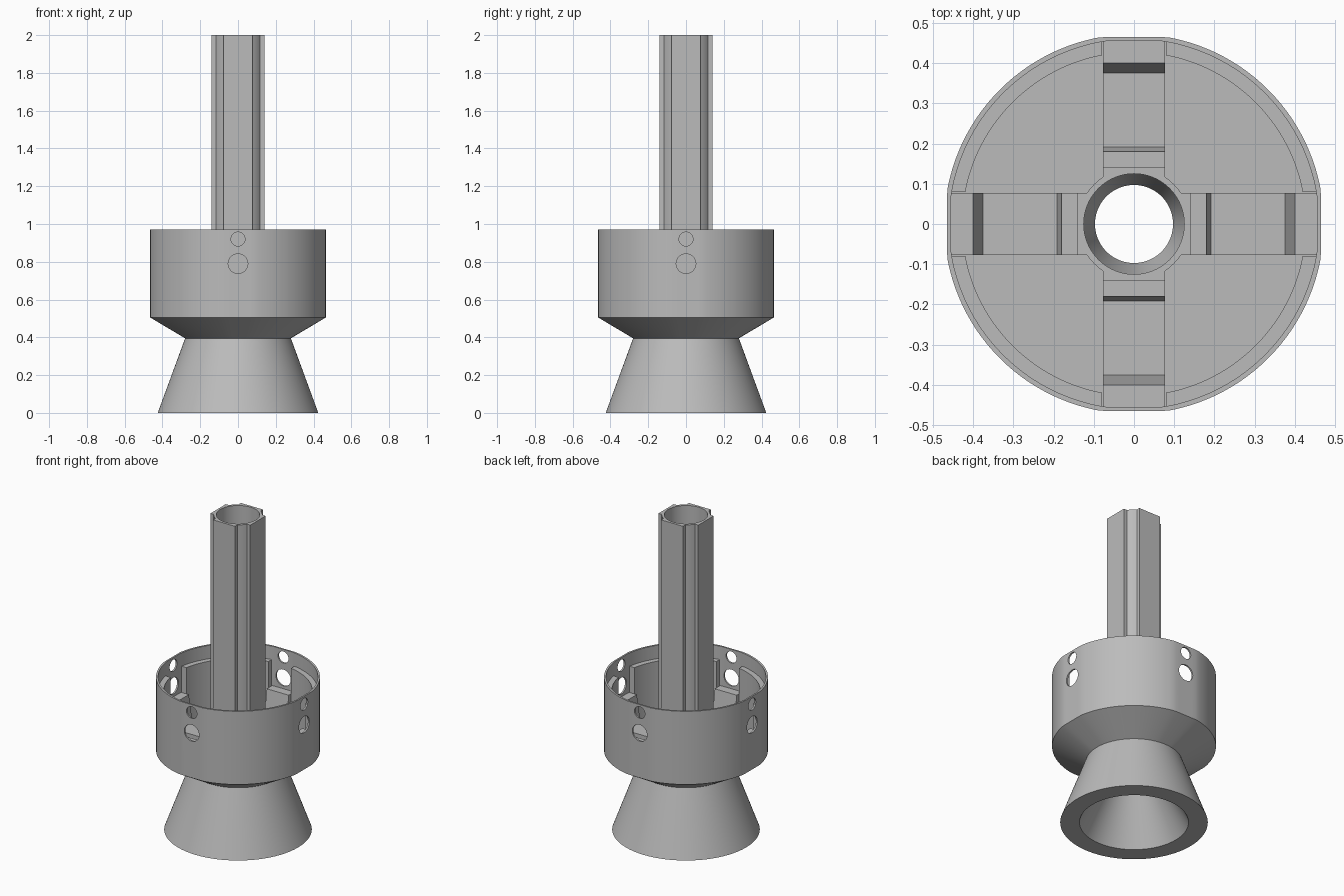
import bpy, bmesh, math
from mathutils import Matrix

default = bpy.data.objects.get("Cube")
if default:
    bpy.data.objects.remove(default)

grey = bpy.data.materials.new("plain grey")
grey.use_nodes = True
COLOUR = (0.5, 0.5, 0.5, 1)
grey.diffuse_color = COLOUR
grey.node_tree.nodes["Principled BSDF"].inputs["Base Color"].default_value = COLOUR

FLAT = 0.465      # distance of the four flats on the cup
HALF = 0.077      # half width of the arms
FLOOR = 0.52
RIM = 0.97


def finish(name, bm):
    bmesh.ops.recalc_face_normals(bm, faces=bm.faces)
    mesh = bpy.data.meshes.new(name)
    bm.to_mesh(mesh)
    bm.free()
    obj = bpy.data.objects.new(name, mesh)
    bpy.context.collection.objects.link(obj)
    mesh.materials.append(grey)
    return obj


def smooth(obj):
    bpy.ops.object.select_all(action='DESELECT')
    obj.select_set(True)
    bpy.context.view_layer.objects.active = obj
    bpy.ops.object.shade_smooth_by_angle(angle=math.radians(25))


def prism(bm, points, offset):
    """Extrude a closed outline along the offset vector."""
    face = bm.faces.new([bm.verts.new(p) for p in points])
    made = bmesh.ops.extrude_face_region(bm, geom=[face])["geom"]
    bmesh.ops.translate(bm, vec=offset,
                        verts=[v for v in made if isinstance(v, bmesh.types.BMVert)])


def lathe(bm, profile, steps=128):
    """Spin a closed profile of (radius, height) around z."""
    rings = []
    for i in range(steps):
        a = math.tau * i / steps
        rings.append([bm.verts.new((r * math.cos(a), r * math.sin(a), z))
                      for r, z in profile])
    n = len(profile)
    for i in range(steps):
        a, b = rings[i], rings[(i + 1) % steps]
        for j in range(n):
            k = (j + 1) % n
            bm.faces.new((a[j], b[j], b[k], a[k]))


def turned(obj, name, angle):
    copy = obj.copy()
    copy.name = name
    copy.matrix_world = Matrix.Rotation(angle, 4, 'Z')
    bpy.context.collection.objects.link(copy)


# Nozzle and cup in one turned shell
bm = bmesh.new()
lathe(bm, [(0.314, 0), (0.425, 0), (0.28, 0.395), (0.472, 0.505), (0.472, RIM),
           (0.46, RIM), (0.46, FLOOR), (0.125, FLOOR), (0.097, 0.4)])
for v in bm.verts:      # press the four flats
    limit = FLAT if v.co.xy.length > 0.465 else 0.455
    v.co.x = max(-limit, min(limit, v.co.x))
    v.co.y = max(-limit, min(limit, v.co.y))
cup = finish("nozzle_and_cup", bm)

# Round holes through the cup wall
bm = bmesh.new()
for turn in range(4):
    for radius, height in ((0.037, 0.92), (0.052, 0.79)):
        place = (Matrix.Rotation(turn * math.pi / 2, 4, 'Z')
                 @ Matrix.Translation((0.46, 0, height))
                 @ Matrix.Rotation(math.pi / 2, 4, 'Y'))
        bmesh.ops.create_cone(bm, cap_ends=True, segments=32, radius1=radius,
                              radius2=radius, depth=0.1, matrix=place)
cutter = finish("hole_cutter", bm)
cutter.hide_render = True
cut = cup.modifiers.new("holes", 'BOOLEAN')
cut.operation = 'DIFFERENCE'
cut.solver = 'EXACT'
cut.object = cutter
bpy.context.view_layer.objects.active = cup
bpy.ops.object.modifier_apply(modifier=cut.name)
bpy.data.objects.remove(cutter)
smooth(cup)

# Tall tube: round outside with four flat splines, round bore
outline = []
start = math.asin(HALF / 0.14)
for turn in range(4):
    base = turn * math.pi / 2
    c, s = math.cos(base), math.sin(base)
    for x, y in ((0.14, -HALF), (0.14, HALF)):
        outline.append((x * c - y * s, x * s + y * c))
    for i in range(5):
        a = base + start + (math.pi / 2 - 2 * start) * i / 4
        outline.append((0.14 * math.cos(a), 0.14 * math.sin(a)))
bm = bmesh.new()
levels = []
BORE = 64
for z in (FLOOR, 2):
    outer = [bm.verts.new((x, y, z)) for x, y in outline]
    inner = [bm.verts.new((0.125 * math.cos(math.tau * i / BORE),
                           0.125 * math.sin(math.tau * i / BORE), z)) for i in range(BORE)]
    levels.append((outer, inner))
    edges = [bm.edges.new((loop[i - 1], loop[i]))
             for loop in (outer, inner) for i in range(len(loop))]
    bmesh.ops.triangle_fill(bm, edges=edges, use_beauty=True)
for low, high in zip(*levels):
    for i in range(len(low)):
        bm.faces.new((low[i - 1], low[i], high[i], high[i - 1]))
tube = finish("tube", bm)
smooth(tube)

# Curved lining panels between the arms
GAP = 0.08
points = []
for radius, order in ((0.427, 1), (0.461, -1)):
    first = math.asin(GAP / radius)
    arc = [first + (math.pi / 2 - 2 * first) * i / 24 for i in range(25)]
    points += [(radius * math.cos(a), radius * math.sin(a), FLOOR - 0.005)
               for a in arc[::order]]
bm = bmesh.new()
prism(bm, points, (0, 0, 0.89 - FLOOR))
panel = finish("lining_panel_1", bm)
smooth(panel)

# Stepped arms joining the tube to the cup wall
profile = [(0.135, FLOOR - 0.005), (0.135, 0.62), (0.18, 0.62), (0.192, 0.56),
           (0.375, 0.56), (0.4, 0.72), (0.458, 0.72), (0.458, FLOOR - 0.005)]
bm = bmesh.new()
prism(bm, [(x, -HALF, z) for x, z in profile], (0, 2 * HALF, 0))
arm = finish("arm_1", bm)

for turn in range(1, 4):
    turned(panel, f"lining_panel_{turn + 1}", turn * math.pi / 2)
    turned(arm, f"arm_{turn + 1}", turn * math.pi / 2)
